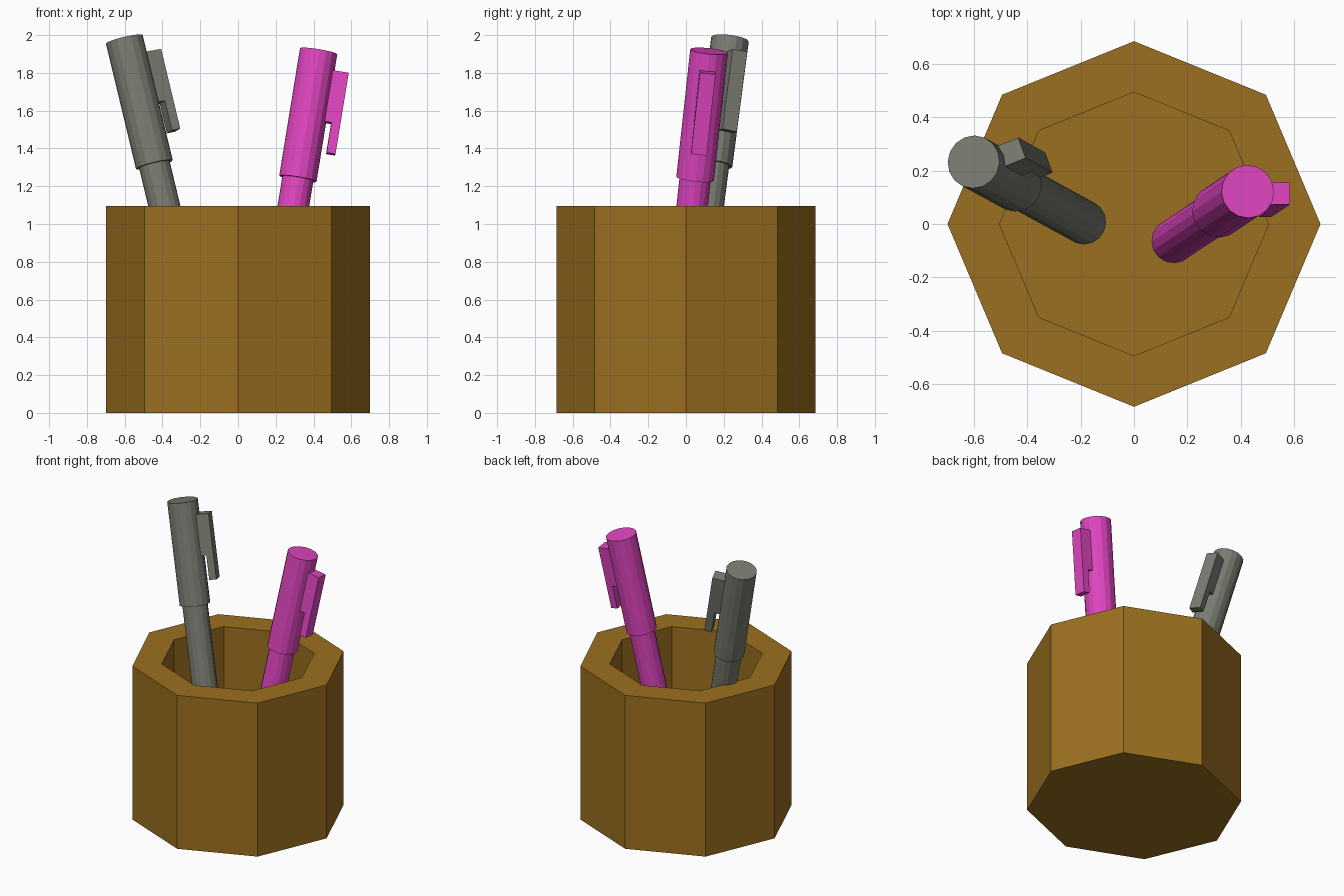
import bpy, bmesh
from math import cos, sin, pi, radians
from mathutils import Vector, Matrix

if "Cube" in bpy.data.objects:
    bpy.data.objects.remove(bpy.data.objects["Cube"])


def material(name, rgb):
    m = bpy.data.materials.new(name)
    m.diffuse_color = (*rgb, 1)
    m.use_nodes = True
    m.node_tree.nodes["Principled BSDF"].inputs["Base Color"].default_value = m.diffuse_color
    return m


def lathe(name, profile, sides, mat, matrix=Matrix(), y_scale=1.0):
    """Closed faceted solid of revolution from (radius, z) points."""
    bm = bmesh.new()
    rings = [[bm.verts.new((r * cos(2 * pi * i / sides),
                            r * sin(2 * pi * i / sides) * y_scale, z))
              for i in range(sides)] for r, z in profile]
    for a, b in zip(rings, rings[1:]):
        for i in range(sides):
            j = (i + 1) % sides
            bm.faces.new((a[i], a[j], b[j], b[i]))
    bm.faces.new(rings[0][::-1])
    bm.faces.new(rings[-1])
    return finish(name, bm, mat, matrix)


def extrude_outline(name, outline, width, mat, matrix):
    """Prism from an (x, z) outline, centred across y."""
    bm = bmesh.new()
    face = bm.faces.new([bm.verts.new((x, -width / 2, z)) for x, z in outline])
    new = bmesh.ops.extrude_face_region(bm, geom=[face])["geom"]
    bmesh.ops.translate(bm, vec=(0, width, 0),
                        verts=[v for v in new if isinstance(v, bmesh.types.BMVert)])
    return finish(name, bm, mat, matrix)


def finish(name, bm, mat, matrix):
    bmesh.ops.recalc_face_normals(bm, faces=bm.faces)
    me = bpy.data.meshes.new(name)
    bm.to_mesh(me)
    bm.free()
    me.materials.append(mat)
    ob = bpy.data.objects.new(name, me)
    ob.matrix_world = matrix
    bpy.context.collection.objects.link(ob)
    return ob


def pen(name, top, lean, clip_angle, mat):
    # Local frame: origin at the cap top, z along the pen, x towards the clip
    d = Vector((lean[0], lean[1], 1)).normalized()
    h = Vector((cos(radians(clip_angle)), sin(radians(clip_angle)), 0))
    u = (h - h.dot(d) * d).normalized()
    v = d.cross(u)
    m = Matrix.Translation(top) @ Matrix((u, v, d)).transposed().to_4x4()
    # Barrel, cap and stepped pocket clip
    lathe(name + "_barrel", [(0.083, -1.8), (0.083, -0.6)], 16, mat, m)
    lathe(name + "_cap", [(0.1, -0.688), (0.1, 0)], 16, mat, m)
    extrude_outline(name + "_clip",
                    [(0.08, -0.092), (0.175, -0.092), (0.175, -0.53),
                     (0.127, -0.53), (0.127, -0.368), (0.08, -0.368)],
                    0.083, mat, m)


# Octagonal cup with thick wall and raised floor
lathe("cup", [(0.7, 0), (0.7, 1.095), (0.505, 1.095), (0.505, 0.22)], 8,
      material("wood", (0.33, 0.16, 0.014)), y_scale=0.98)

# Two leaning pens
pen("grey_pen", (-0.602, 0.233, 1.978), (-0.24, 0.131), 20,
    material("grey", (0.19, 0.20, 0.165)))
pen("pink_pen", (0.427, 0.122, 1.915), (0.163, 0.109), 2,
    material("pink", (0.75, 0.06, 0.53)))
